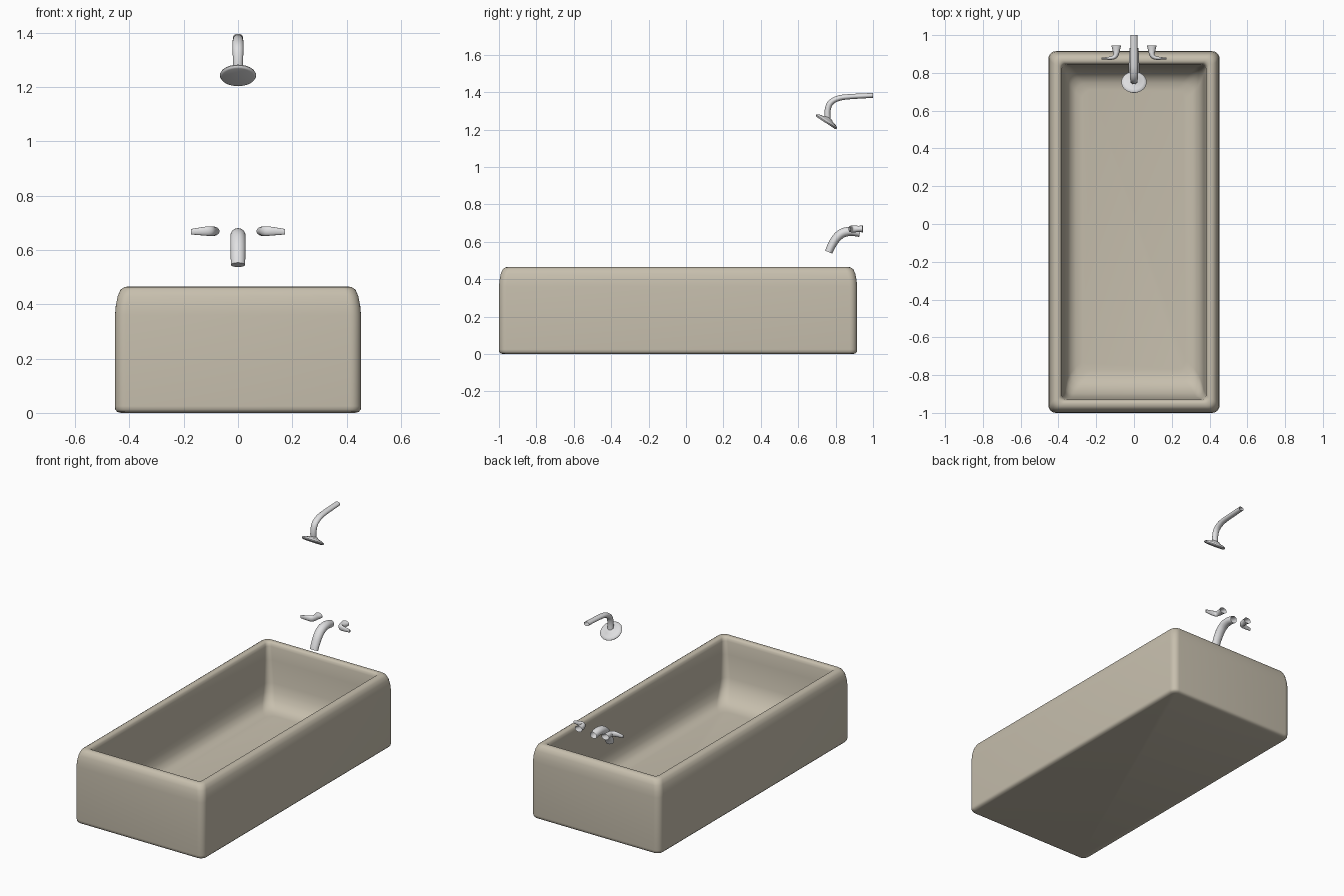
import bpy, bmesh, math
from mathutils import Vector

if "Cube" in bpy.data.objects:
    bpy.data.objects.remove(bpy.data.objects["Cube"])


def material(name, rgb):
    m = bpy.data.materials.new(name)
    m.diffuse_color = (*rgb, 1)
    m.use_nodes = True
    m.node_tree.nodes["Principled BSDF"].inputs["Base Color"].default_value = m.diffuse_color
    return m


ENAMEL = material("warm_beige_enamel", (0.57, 0.52, 0.42))
CHROME = material("light_chrome", (0.75, 0.75, 0.76))


def skin(name, rings, mat, cap_start=True, cap_end=True, angle=50):
    """Bridge equal-length closed rings into a smooth object."""
    bm = bmesh.new()
    vs = [[bm.verts.new(p) for p in r] for r in rings]
    n = len(rings[0])
    for a, b in zip(vs, vs[1:]):
        for i in range(n):
            j = (i + 1) % n
            bm.faces.new((a[i], a[j], b[j], b[i]))
    if cap_start:
        bm.faces.new(vs[0][::-1])
    if cap_end:
        bm.faces.new(vs[-1])
    bmesh.ops.recalc_face_normals(bm, faces=bm.faces)
    me = bpy.data.meshes.new(name)
    bm.to_mesh(me)
    bm.free()
    me.materials.append(mat)
    ob = bpy.data.objects.new(name, me)
    bpy.context.collection.objects.link(ob)
    bpy.ops.object.select_all(action='DESELECT')
    ob.select_set(True)
    bpy.context.view_layer.objects.active = ob
    bpy.ops.object.shade_smooth_by_angle(angle=math.radians(angle))
    return ob


def rounded_rect(inset, z, radius, front=0.0, back=0.0, seg=6):
    """Tub outline pulled in by inset, with extra inset at the two ends."""
    x1 = 0.453 - inset
    y0, y1 = -1 + inset + front, 0.915 - inset - back
    pts = []
    for k, (cx, cy) in enumerate([(x1 - radius, y1 - radius), (-x1 + radius, y1 - radius),
                                  (-x1 + radius, y0 + radius), (x1 - radius, y0 + radius)]):
        for s in range(seg + 1):
            a = math.pi / 2 * (k + s / seg)
            pts.append((cx + radius * math.cos(a), cy + radius * math.sin(a), z))
    return pts


def catmull(keys, steps=6):
    """Smooth a list of equal-length tuples."""
    k = [Vector(p) for p in keys]
    k = [2 * k[0] - k[1]] + k + [2 * k[-1] - k[-2]]
    out = []
    for i in range(1, len(k) - 2):
        p0, p1, p2, p3 = k[i - 1:i + 3]
        for s in range(steps):
            t = s / steps
            out.append(0.5 * (2 * p1 + (p2 - p0) * t + (2 * p0 - 5 * p1 + 4 * p2 - p3) * t * t
                              + (3 * p1 - p0 - 3 * p2 + p3) * t ** 3))
    return out + [k[-2]]


def tube(name, keys, axis, cap_start, cap_end, n=20):
    """keys: x, y, z, half size along axis, half size across it."""
    pts = catmull([Vector(k) for k in keys])
    pos = [Vector(p[:3]) for p in pts]
    axis = Vector(axis)
    rings = []
    for i, p in enumerate(pts):
        tan = (pos[min(i + 1, len(pos) - 1)] - pos[max(i - 1, 0)]).normalized()
        side = tan.cross(axis).normalized()
        rings.append([pos[i] + axis * p[3] * math.cos(2 * math.pi * j / n)
                      + side * p[4] * math.sin(2 * math.pi * j / n) for j in range(n)])
    return skin(name, rings, CHROME, cap_start, cap_end)


# bathtub: outside from the bottom up, over the rim, down to the basin floor
tub = [(.022, 0, .03), (.008, .004, .035), (.001, .013, .04), (0, .025, .04), (0, .36, .04),
       (.003, .395, .04), (.010, .430, .04), (.020, .453, .04), (.035, .464, .035),
       (.050, .465, .03), (.060, .463, .025), (.067, .455, .025), (.071, .44, .025),
       (.077, .36, .03), (.085, .22, .04), (.090, .17, .045), (.100, .13, .05),
       (.118, .10, .055), (.145, .085, .055), (.18, .08, .05)]
rings = [rounded_rect(i, z, r, front=max(0, (0.2 - z) * 0.4) if k > 12 else 0,
                      back=max(0, (0.2 - z) * 0.2) if k > 12 else 0)
         for k, (i, z, r) in enumerate(tub)]
skin("bathtub", rings, ENAMEL)

# shower pipe, from the wall down to the head
tube("shower_pipe", [(0, 1.0, 1.383, .018, .013), (0, .86, 1.375, .019, .014),
                     (0, .805, 1.364, .02, .015), (0, .77, 1.34, .02, .016),
                     (0, .757, 1.30, .019, .016), (0, .757, 1.25, .019, .016)],
     (1, 0, 0), False, True)

# shower head: tilted, shallow turned disc
prof = [(.020, .024), (.030, .016), (.052, .011), (.064, .005), (.067, 0), (.064, -.006), (.058, -.008)]
head = skin("shower_head", [[(r * math.cos(2 * math.pi * j / 32), r * math.sin(2 * math.pi * j / 32), z)
                             for j in range(32)] for r, z in prof], CHROME)
head.location = (0, .751, 1.243)
head.rotation_euler = (math.radians(-33), 0, 0)

# spout
tube("tap_spout", [(0, .93, .648, .023, .022), (0, .88, .656, .027, .024),
                   (0, .835, .646, .028, .025), (0, .80, .615, .028, .024),
                   (0, .776, .575, .027, .022), (0, .763, .545, .026, .021)],
     (1, 0, 0), False, True)

# two mirrored tap handles: flared stem turning into an outward lever
for s, side in ((-1, "left"), (1, "right")):
    tube("tap_handle_" + side, [(s * .094, .945, .669, .018, .026), (s * .094, .922, .669, .017, .020),
                                (s * .095, .900, .669, .018, .015), (s * .103, .885, .669, .018, .012),
                                (s * .125, .878, .669, .016, .009), (s * .173, .876, .667, .010, .004)],
         (0, 0, 1), False, True)
